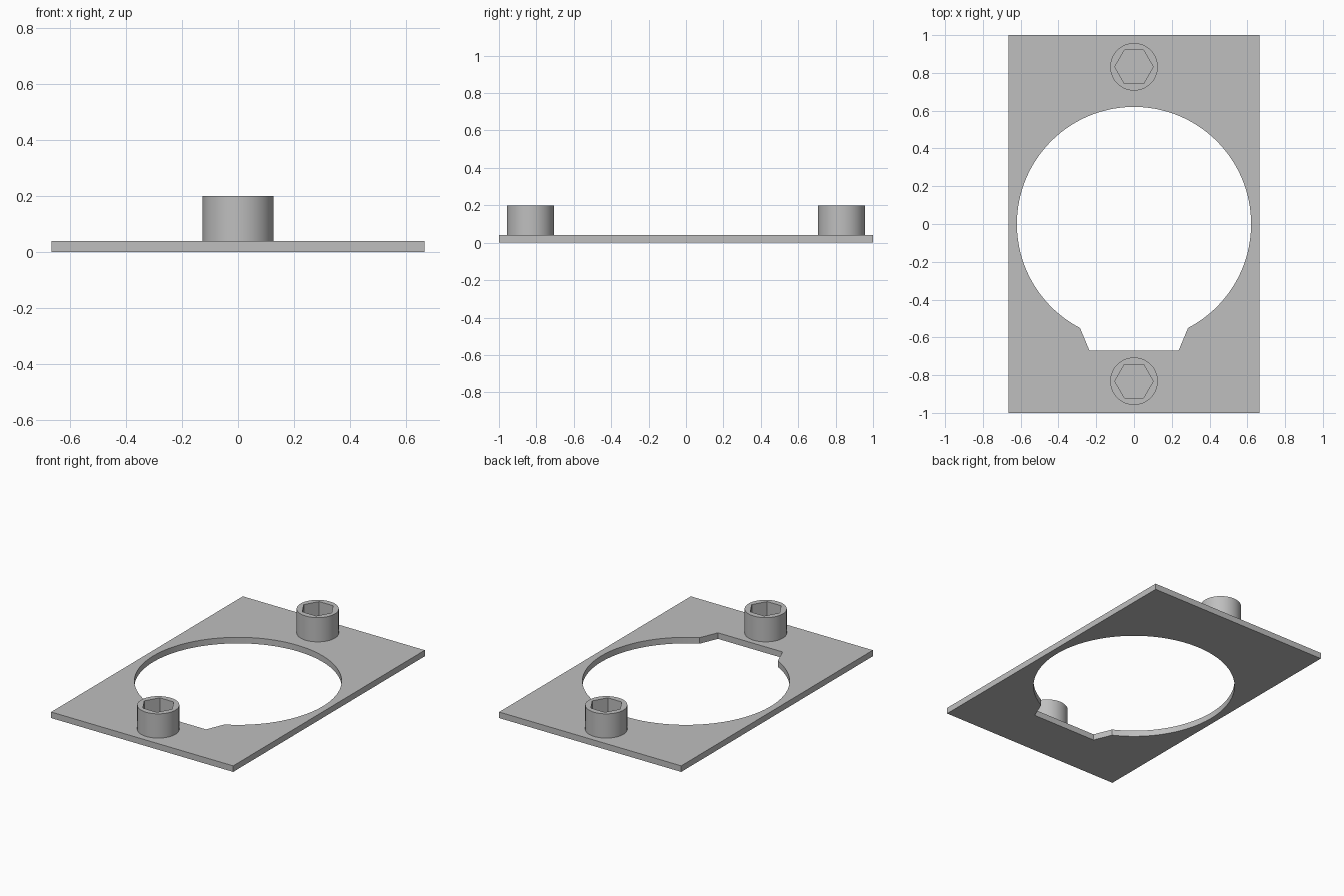
import bpy, bmesh
from math import sin, cos, pi, radians

cube = bpy.data.objects.get("Cube")
if cube:
    bpy.data.objects.remove(cube, do_unlink=True)

PLATE_TOP = 0.04
SCREW_TOP = 0.20

grey = bpy.data.materials.new("plain_grey")
grey.use_nodes = True
grey.diffuse_color = (0.52, 0.52, 0.52, 1)
grey.node_tree.nodes["Principled BSDF"].inputs["Base Color"].default_value = grey.diffuse_color


def arc(radius, start, end, count, y=0.0):
    """Evenly spaced points on an arc, without the end point."""
    angles = [start + (end - start) * i / count for i in range(count)]
    return [(radius * cos(a), y + radius * sin(a)) for a in angles]


def prism(name, points, bottom, top):
    """Extrude a flat outline upwards into a closed solid."""
    bm = bmesh.new()
    face = bm.faces.new([bm.verts.new((x, y, bottom)) for x, y in points])
    lifted = bmesh.ops.extrude_face_region(bm, geom=[face], use_keep_orig=True)
    verts = [v for v in lifted["geom"] if isinstance(v, bmesh.types.BMVert)]
    bmesh.ops.translate(bm, verts=verts, vec=(0, 0, top - bottom))
    bmesh.ops.recalc_face_normals(bm, faces=bm.faces)
    mesh = bpy.data.meshes.new(name)
    bm.to_mesh(mesh)
    bm.free()
    mesh.materials.append(grey)
    obj = bpy.data.objects.new(name, mesh)
    bpy.context.collection.objects.link(obj)
    return obj


def cut(obj, cutter):
    """Subtract the cutter, then smooth the round walls."""
    mod = obj.modifiers.new("cut", 'BOOLEAN')
    mod.operation = 'DIFFERENCE'
    mod.solver = 'EXACT'
    mod.object = cutter
    bpy.ops.object.select_all(action='DESELECT')
    obj.select_set(True)
    bpy.context.view_layer.objects.active = obj
    bpy.ops.object.modifier_apply(modifier=mod.name)
    bpy.data.objects.remove(cutter, do_unlink=True)
    bpy.ops.object.shade_smooth_by_angle(angle=radians(30))


# Flat plate with a round opening and a tapered notch at the front
plate = prism("plate", [(-0.665, -1), (0.665, -1), (0.665, 1), (-0.665, 1)], 0, PLATE_TOP)
notch = radians(-62.5)
outline = arc(0.62, notch, pi - notch, 120)
outline += [(-0.286, -0.55), (-0.236, -0.67), (0.236, -0.67)]
cut(plate, prism("opening_cutter", outline, -0.1, 0.1))

# Socket head screws at the front and back
for name, y in (("front_screw", -0.832), ("back_screw", 0.832)):
    head = prism(name, arc(0.126, 0, 2 * pi, 64, y), PLATE_TOP, SCREW_TOP)
    cut(head, prism("socket_cutter", arc(0.102, 0, 2 * pi, 6, y), SCREW_TOP - 0.1, SCREW_TOP + 0.1))
